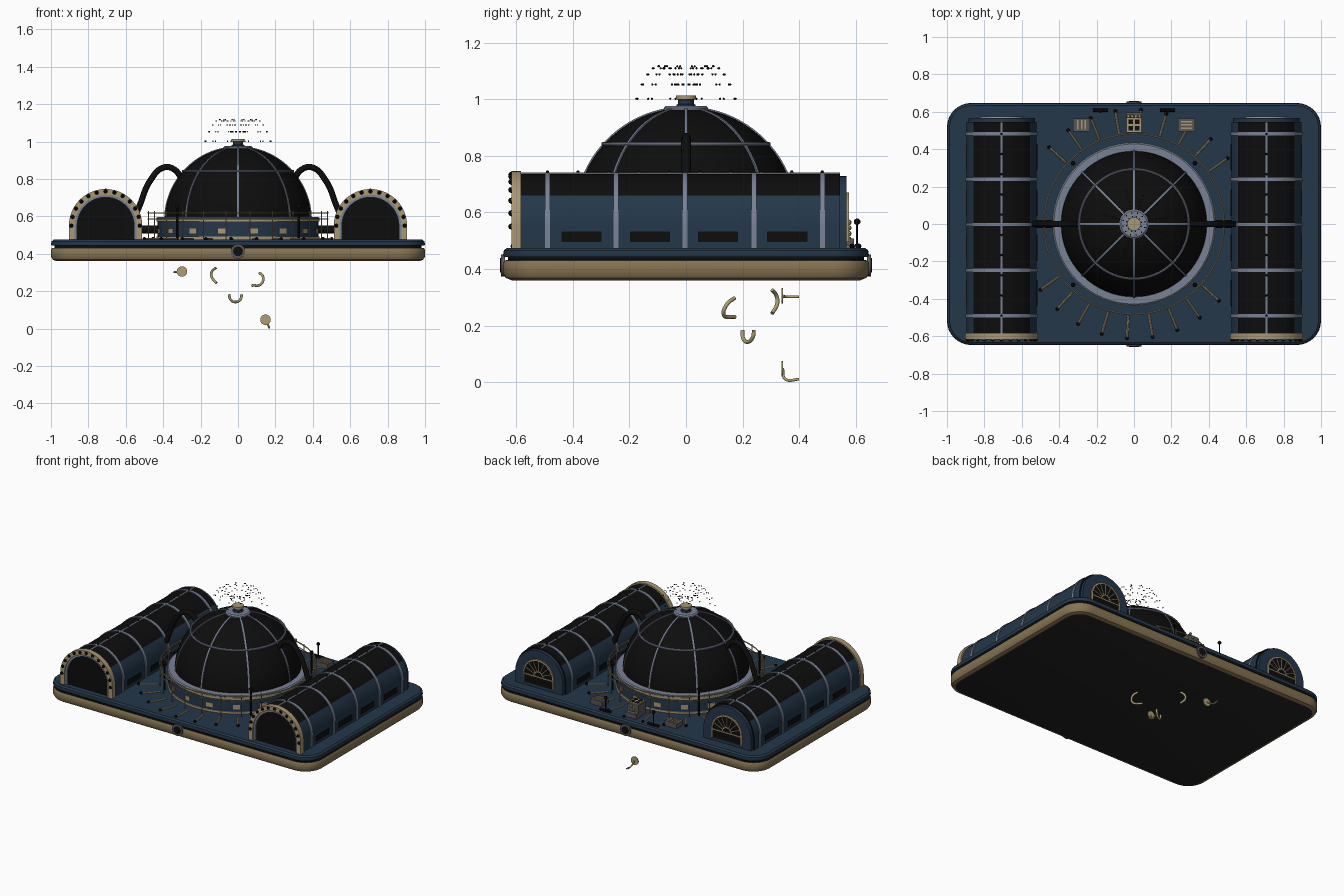
import bpy, bmesh, math
from mathutils import Vector, Matrix

if "Cube" in bpy.data.objects:
    bpy.data.objects.remove(bpy.data.objects["Cube"])

def mat(name, r, g, b):
    m = bpy.data.materials.new(name)
    m.diffuse_color = (r, g, b, 1)
    m.use_nodes = True
    m.node_tree.nodes["Principled BSDF"].inputs["Base Color"].default_value = m.diffuse_color
    return m

NAVY = mat("navy paint", .017, .038, .068)
GLASS = mat("black glass", .004, .004, .004)
STEEL = mat("blue grey steel", .19, .22, .30)
SAND = mat("sand trim", .40, .31, .17)
BRONZE = mat("bronze hull", .24, .175, .085)
BRASS = mat("brass", .42, .35, .16)
DARK = mat("dark underside", .016, .016, .018)
GREY = mat("console grey", .10, .095, .09)

def finish(name, bm, *mats):
    bmesh.ops.recalc_face_normals(bm, faces=bm.faces)
    me = bpy.data.meshes.new(name)
    bm.to_mesh(me)
    bm.free()
    for m in mats:
        me.materials.append(m)
    ob = bpy.data.objects.new(name, me)
    bpy.context.collection.objects.link(ob)
    bpy.ops.object.select_all(action='DESELECT')
    ob.select_set(True)
    bpy.context.view_layer.objects.active = ob
    bpy.ops.object.shade_smooth_by_angle(angle=math.radians(35))
    return ob

def box(bm, c, s, rot=0):
    M = Matrix.Translation(c) @ Matrix.Rotation(rot, 4, 'Z') @ Matrix.Diagonal((*s, 1))
    bmesh.ops.create_cube(bm, size=1, matrix=M)

def rod(bm, p, q, r, n=12):
    p, q = Vector(p), Vector(q)
    M = Matrix.Translation((p + q) / 2) @ (q - p).to_track_quat('Z', 'Y').to_matrix().to_4x4()
    bmesh.ops.create_cone(bm, cap_ends=True, segments=n, radius1=r, radius2=r, depth=(q - p).length, matrix=M)

def ball(bm, c, r, n=8):
    bmesh.ops.create_uvsphere(bm, u_segments=n, v_segments=max(4, n // 2), radius=r, matrix=Matrix.Translation(c))

def loft(bm, loops, mats=None, closed=True):
    """Bridge equal-length loops of points; mats gives one index per band."""
    vs = [[bm.verts.new(p) for p in l] for l in loops]
    n = len(vs[0])
    for j in range(len(vs) - 1):
        for i in range(n if closed else n - 1):
            k = (i + 1) % n
            f = bm.faces.new((vs[j][i], vs[j][k], vs[j + 1][k], vs[j + 1][i]))
            f.material_index = mats[j] if mats else 0
    return vs

def lathe(bm, prof, n=64, mats=None):
    loft(bm, [[(r * math.cos(2 * math.pi * i / n), r * math.sin(2 * math.pi * i / n), z)
               for i in range(n)] for r, z in prof], mats)

def ring(bm, R, z, r, k=8):
    lathe(bm, [(R + r * math.cos(2 * math.pi * i / k), z + r * math.sin(2 * math.pi * i / k))
               for i in range(k + 1)])

def polar(r, deg, z):
    a = math.radians(deg)
    return (r * math.sin(a), -r * math.cos(a), z)

def tube(name, pts, r, m):
    cu = bpy.data.curves.new(name, 'CURVE')
    cu.dimensions = '3D'
    cu.bevel_depth, cu.bevel_resolution, cu.use_fill_caps = r, 3, True
    sp = cu.splines.new('BEZIER')
    sp.bezier_points.add(len(pts) - 1)
    for b, p in zip(sp.bezier_points, pts):
        b.co = p
        b.handle_left_type = b.handle_right_type = 'AUTO'
    cu.materials.append(m)
    ob = bpy.data.objects.new(name, cu)
    bpy.context.collection.objects.link(ob)
    bpy.ops.object.select_all(action='DESELECT')
    ob.select_set(True)
    bpy.context.view_layer.objects.active = ob
    bpy.ops.object.convert(target='MESH')

# --- base slab: rounded rectangle lofted upward
def rrect(inset, z, rad=.13, k=8):
    out = []
    for sx, sy, a0 in ((1, 1, 0), (-1, 1, 90), (-1, -1, 180), (1, -1, 270)):
        for i in range(k + 1):
            a = math.radians(a0 + 90 * i / k)
            out.append((sx * (1 - rad) + (rad - inset) * math.cos(a),
                        sy * (.647 - rad) + (rad - inset) * math.sin(a), z))
    return out

bm = bmesh.new()
rows = [(.03, .36, 0), (.01, .368, 0), (0, .385, 0), (0, .42, 0), (.006, .43, 1), (.018, .432, 1),
        (.018, .443, 2), (.003, .443, 2), (0, .45, 2), (.003, .466, 2), (.014, .475, 2)]
vs = loft(bm, [rrect(i, z) for i, z, _ in rows], [m for *_, m in rows])
bm.faces.new(vs[0]).material_index = 3
bm.faces.new(vs[-1]).material_index = 2
finish("base_slab", bm, BRONZE, GLASS, NAVY, DARK)

# --- round medallions on front and back edge
for s, nm in ((-1, "front"), (1, "back")):
    bm = bmesh.new()
    rod(bm, (0, s * .64, .413), (0, s * .655, .413), .039, 24)
    finish(nm + "_medallion", bm, GREY)
    bm = bmesh.new()
    rod(bm, (0, s * .64, .413), (0, s * .657, .413), .026, 16)
    finish(nm + "_medallion_hub", bm, GLASS)

# --- barrel vault houses
SP = .55
def arch(cx, r, y, z0=.47, n=30, sp=SP):
    pts = [(cx + r, y, z0)]
    pts += [(cx + r * math.cos(math.pi * i / n), y, sp + r * math.sin(math.pi * i / n)) for i in range(n + 1)]
    return pts + [(cx - r, y, z0)]

def solid_arch(bm, cx, r, y0, y1, **k):
    vs = loft(bm, [arch(cx, r, y0, **k), arch(cx, r, y1, **k)])
    for l in vs:
        bm.faces.new(l)

def band(bm, cx, r0, r1, y0, y1, **k):
    loft(bm, [arch(cx, r, y, **k) for r, y in ((r1, y0), (r1, y1), (r0, y1), (r0, y0), (r1, y0))], closed=False)

for s, nm in ((-1, "left_"), (1, "right_")):
    cx = s * .708
    bm = bmesh.new()
    solid_arch(bm, cx, .187, -.597, .545)
    for f in bm.faces:
        f.material_index = int(f.calc_center_median().z > .66 or f.normal.y < -.9 or len(f.verts) > 4)
    finish(nm + "vault", bm, NAVY, GLASS)
    bm = bmesh.new()
    solid_arch(bm, cx, .178, .54, .568)
    finish(nm + "back_wall", bm, NAVY)
    bm = bmesh.new()
    band(bm, cx, .165, .196, -.618, -.583)
    finish(nm + "front_arch", bm, SAND)
    bm = bmesh.new()
    band(bm, cx, .152, .166, -.61, -.59)
    for y in (-.49, -.247, -.003, .24, .483):
        band(bm, cx, .18, .192, y - .009, y + .009)
    box(bm, (cx, -.02, .738), (.012, 1.13, .008))
    finish(nm + "vault_ribs", bm, STEEL)
    bm = bmesh.new()
    for i in range(13):
        a = math.pi * i / 12
        ball(bm, (cx + .183 * math.cos(a), -.618, SP + .183 * math.sin(a)), .011)
    for i in range(10):
        ball(bm, (cx, -.49 + .108 * i, .743), .006)
    finish(nm + "rivets", bm, GLASS)
    bm = bmesh.new()
    for y in (-.37, -.127, .113, .358):
        for e in (-1, 1):
            box(bm, (cx + e * .187, y, .514), (.008, .142, .038))
    finish(nm + "side_windows", bm, GLASS)
    # fan window in the back wall
    bm = bmesh.new()
    solid_arch(bm, cx, .11, .565, .571, z0=.495, sp=.555)
    finish(nm + "fan_glass", bm, GLASS)
    bm = bmesh.new()
    band(bm, cx, .106, .116, .565, .576, z0=.495, sp=.555)
    band(bm, cx, .03, .037, .565, .574, z0=.553, sp=.555)
    box(bm, (cx, .57, .553), (.22, .01, .007))
    for i in range(1, 8):
        a = math.pi * i / 8
        d = Vector((math.cos(a), 0, math.sin(a)))
        rod(bm, Vector((cx, .571, .555)) + d * .033, Vector((cx, .571, .555)) + d * .108, .003, 6)
    finish(nm + "fan_bars", bm, SAND)
    # hose and connecting pipe to the dome
    tube(nm + "hose", [(s * x, 0, z) for x, z in ((.55, .60), (.525, .66), (.47, .79), (.395, .862),
                                                  (.34, .85), (.30, .80))], .017, GLASS)
    bm = bmesh.new()
    rod(bm, (s * .41, 0, .53), (s * .53, 0, .53), .022, 16)
    finish(nm + "connecting_pipe", bm, GLASS)

# --- dome drum
bm = bmesh.new()
lathe(bm, [(.43, .47), (.43, .575)])
finish("dome_drum", bm, NAVY)
bm = bmesh.new()
for z in (.484, .58):
    lathe(bm, [(.42, z - .007), (.437, z - .007), (.437, z + .007), (.42, z + .007)])
for i in range(16):
    a = 11.25 + 22.5 * i
    box(bm, polar(.43, a, .522), (.045, .009, .028), math.radians(a))
finish("drum_bands_and_windows", bm, SAND)
bm = bmesh.new()
lathe(bm, [(.435, .58), (.435, .592), (.428, .597), (.39, .597), (.385, .58)])
finish("dome_seat_ring", bm, STEEL)

# --- dome, ribs
R, Z0 = .39, .58
def dp(r, t):
    return (r * math.cos(math.radians(t)), Z0 + r * math.sin(math.radians(t)))
bm = bmesh.new()
lathe(bm, [dp(R, t) for t in range(0, 89, 4)])
finish("glass_dome", bm, GLASS)
bm = bmesh.new()
for i in range(8):
    a = 45 * i
    w = math.radians(a)
    side = Vector((math.cos(w), math.sin(w), 0)) * .005
    loops = []
    for r, sg in ((.387, -1), (.395, -1), (.395, 1), (.387, 1), (.387, -1)):
        loops.append([Vector(polar(dp(r, t)[0], a, dp(r, t)[1])) + side * sg for t in range(0, 85, 4)])
    loft(bm, loops, closed=False)
ring(bm, .293, .842, .007)
lathe(bm, [(.078, .955), (.078, .97), (.07, .977), (.03, .977)], 32)
finish("dome_ribs", bm, STEEL)

# --- nozzle on top and spray of droplets
bm = bmesh.new()
lathe(bm, [(.034, .97), (.034, .98), (.028, .984), (.028, .998), (.034, 1.0)], 24)
finish("nozzle_body", bm, NAVY)
bm = bmesh.new()
rod(bm, (0, 0, 1.0), (0, 0, 1.014), .036, 24)
finish("nozzle_cap", bm, SAND)
bm = bmesh.new()
for i in range(12):
    for j in range(8):
        r = .04 + .02 * j
        ball(bm, polar(r, 30 * i + 12, 1.117 - 18 * (r - .1) ** 2), .004, 6)
finish("spray_droplets", bm, GLASS)

# --- railing, corner bollards, radial deck strips
bm = bmesh.new()
ring(bm, .482, .618, .004, 6)
ring(bm, .482, .585, .003, 6)
for i in range(24):
    rod(bm, polar(.482, 15 * i + 7.5, .475), polar(.482, 15 * i + 7.5, .628), .003, 6)
finish("railing", bm, SAND)
bm = bmesh.new()
tips = bmesh.new()
for i in range(28):
    a = -3.5 + i * 360 / 28
    if abs(polar(.6, a, 0)[0]) < .5:
        rod(bm, polar(.49, a, .478), polar(.605, a, .478), .006, 8)
        ball(tips, polar(.612, a, .48), .01)
for i in range(4):
    rod(tips, polar(.46, 45 + 90 * i, .475), polar(.46, 45 + 90 * i, .65), .006, 8)
    ball(tips, polar(.46, 45 + 90 * i, .655), .013, 10)
finish("deck_strips", bm, SAND)
finish("strip_tips_and_bollards", tips, GLASS)

# --- control consoles and levers at the back
g, t, k = bmesh.new(), bmesh.new(), bmesh.new()
for x in (-.28, .28):
    box(g, (x, .53, .49), (.09, .07, .035))
    for i in (-1, 0, 1):
        if x < 0:
            box(t, (x + i * .02, .53, .509), (.009, .05, .008))
        else:
            box(t, (x, .53 + i * .018, .509), (.06, .008, .008))
box(g, (0, .53, .515), (.085, .08, .09))
box(g, (0, .58, .49), (.085, .03, .035))
box(t, (0, .53, .562), (.075, .075, .008))
for x in (-.017, .017):
    for y in (-.017, .017):
        box(k, (x, .53 + y, .565), (.024, .024, .006))
for i in range(4):
    ball(t, (-.03 + .02 * i, .576, .505 + .02 * i), .01)
for x in (-.18, .18):
    rod(k, (x - .04, .608, .482), (x + .04, .608, .482), .009, 10)
    rod(k, (x, .605, .475), (x, .605, .56), .004, 8)
    ball(k, (x, .605, .567), .012, 10)
finish("console_bodies", g, GREY)
finish("console_trim", t, SAND)
finish("console_panes_and_levers", k, GLASS)

# --- loose fittings hanging below the base
for nm, c, e in (("upper", (-.30, .305), (-.336, .302)), ("lower", (.147, .047), (.165, .01))):
    bm = bmesh.new()
    rod(bm, (c[0], .337, c[1]), (c[0], .343, c[1]), .028, 24)
    finish(nm + "_hanging_disc", bm, BRASS)
    tube(nm + "_disc_handle", [(c[0], .342, c[1]), (e[0], .352, e[1]), (e[0], .40, e[1])], .005, BRASS)
tube("hook_left", [(-.118, .305, .325), (-.14, .32, .305), (-.142, .323, .28), (-.115, .305, .243)], .007, BRASS)
tube("hook_right", [(.115, .172, .298), (.134, .145, .275), (.125, .133, .24), (.075, .173, .23)], .007, BRASS)
tube("hook_low", [(-.048, .20, .182), (-.04, .202, .155), (-.01, .219, .142), (.015, .237, .16), (.02, .24, .182)], .007, BRASS)
